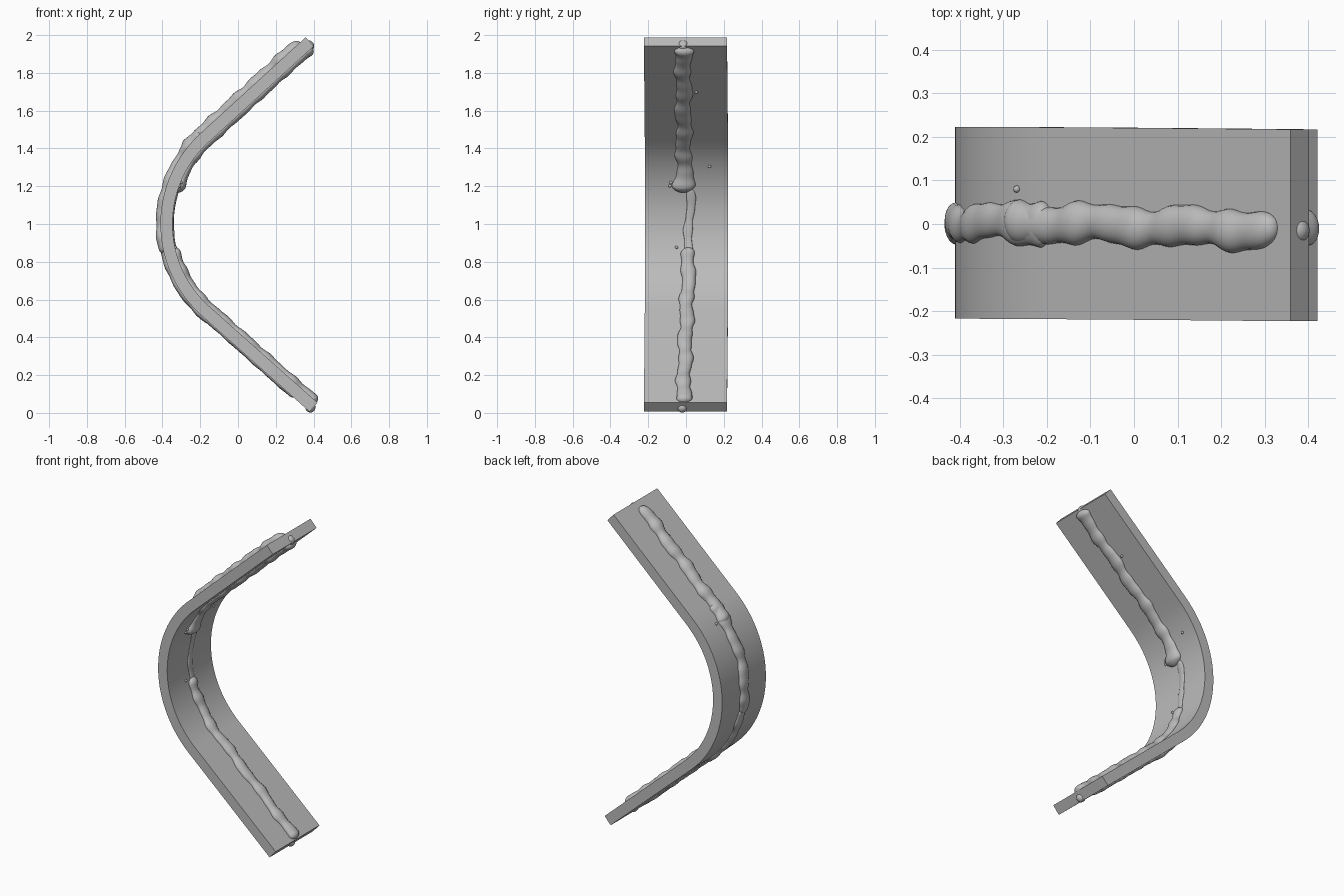
import bpy, bmesh, math, random
from mathutils import Vector

random.seed(4)
old = bpy.data.objects.get("Cube")
if old:
    bpy.data.objects.remove(old)

steel = bpy.data.materials.new("grey steel")
steel.use_nodes = True
GREY = (0.5, 0.5, 0.5, 1)
steel.diffuse_color = GREY
steel.node_tree.nodes["Principled BSDF"].inputs["Base Color"].default_value = GREY

# Centre line of the plate: two straight arms joined by a round bend
TOP, APEX, LOW = Vector((0.38, 1.965)), Vector((-0.683, 0.994)), Vector((0.40, 0.03))
RADIUS, HALF_THICK, HALF_WIDTH = 0.617, 0.032, 0.22
d1, d2 = (TOP - APEX).normalized(), (LOW - APEX).normalized()
half = d1.angle(d2) / 2
tangent = RADIUS / math.tan(half)
centre = APEX + (d1 + d2).normalized() * RADIUS / math.sin(half)
arm1 = (TOP - APEX).length - tangent
arm2 = (LOW - APEX).length - tangent
sweep = math.pi - 2 * half
n1 = (APEX + d1 * tangent - centre).normalized()
a1 = math.atan2(n1.y, n1.x)
LENGTH = arm1 + RADIUS * sweep + arm2


def at(u):
    """Point and outward normal at distance u from the upper end."""
    a = a1 + min(max((u - arm1) / RADIUS, 0), sweep)
    n = Vector((math.cos(a), math.sin(a)))
    if u < arm1:
        return TOP - d1 * u, n
    if u > arm1 + RADIUS * sweep:
        return LOW - d2 * (LENGTH - u), n
    return centre + n * RADIUS, n


def place(u, y, offset):
    p, n = at(u)
    p = p + n * offset
    return Vector((p.x, y, p.y))


def loft(name, rings, angle):
    """Skin closed rings of points and cap both ends."""
    bm = bmesh.new()
    rows = [[bm.verts.new(p) for p in ring] for ring in rings]
    for a, b in zip(rows, rows[1:]):
        for i in range(len(a)):
            j = (i + 1) % len(a)
            bm.faces.new((a[i], a[j], b[j], b[i]))
    bm.faces.new(rows[0])
    bm.faces.new(rows[-1])
    finish(name, bm, angle)


def finish(name, bm, angle):
    bmesh.ops.recalc_face_normals(bm, faces=bm.faces)
    mesh = bpy.data.meshes.new(name)
    bm.to_mesh(mesh)
    bm.free()
    mesh.materials.append(steel)
    ob = bpy.data.objects.new(name, mesh)
    bpy.context.collection.objects.link(ob)
    bpy.ops.object.select_all(action='DESELECT')
    ob.select_set(True)
    bpy.context.view_layer.objects.active = ob
    bpy.ops.object.shade_smooth_by_angle(angle=math.radians(angle))


# Bent plate, drifting slightly sideways in the bend
rings = []
for i in range(97):
    u = LENGTH * i / 96
    drift = 0.006 * math.sin(math.pi * i / 96) - 0.003
    rings.append([place(u, drift + sy * HALF_WIDTH, so * HALF_THICK)
                  for sy, so in ((-1, -1), (1, -1), (1, 1), (-1, 1))])
loft("bent_plate", rings, 30)


def bead(name, side, u0, u1, y0, y1, width, height, head=0, tail=0):
    """Wavy weld bead; head and tail swell its two ends."""
    steps, sides = 90, 20
    phase = random.uniform(0, 6)
    rings = []
    for i in range(steps + 1):
        t = 0.5 - 0.5 * math.cos(math.pi * i / steps)
        u = u0 + (u1 - u0) * t
        edge = min(u - u0, u1 - u, width) / width
        taper = max(math.sqrt(max(1 - (1 - edge) ** 2, 0)), 0.02)
        wave = 1 + 0.1 * math.sin(38 * u + phase) + 0.07 * math.sin(67 * u + phase)
        swell = 1 + head * math.exp(-((u - u0) / 0.1) ** 2) \
                  + tail * math.exp(-((u - u1) / 0.1) ** 2)
        w, h = width * taper * wave * swell, height * taper * wave * swell
        y = y0 + (y1 - y0) * t + 0.006 * math.sin(21 * u + phase)
        rings.append([place(u, y + w * math.cos(k * math.tau / sides),
                            side * (HALF_THICK + h * math.sin(k * math.tau / sides)))
                      for k in range(sides)])
    loft(name, rings, 60)


# Weld beads on the outside (1) and the inside (-1) of the bend
bead("outer_upper_weld", 1, 0.04, 0.88, -0.014, 0.005, 0.044, 0.034)
bead("outer_bend_weld", 1, 0.74, 1.42, 0.005, 0.0, 0.04, 0.024, head=0.45)
bead("outer_bend_weld_end", 1, 1.38, 1.85, 0.0, 0.0, 0.035, 0.016)
bead("outer_lower_weld", 1, 1.8, 2.44, 0.0, -0.01, 0.035, 0.011)
bead("inner_upper_weld", -1, 0.01, 1.09, -0.015, -0.01, 0.04, 0.022, head=0.25, tail=0.45)
bead("inner_bend_weld", -1, 1.07, 1.45, 0.025, 0.01, 0.022, 0.007)
bead("inner_lower_weld", -1, 1.4, LENGTH - 0.005, 0.015, -0.015, 0.036, 0.024, tail=0.2)


def blob(name, u, y, offset, size):
    bm = bmesh.new()
    bmesh.ops.create_uvsphere(bm, u_segments=16, v_segments=10, radius=size)
    bmesh.ops.translate(bm, verts=bm.verts, vec=place(u, y, offset))
    finish(name, bm, 60)


# Weld drops at the two ends, and small spatter
blob("upper_end_drop", 0.02, -0.015, -0.012, 0.03)
blob("lower_end_drop", LENGTH - 0.012, -0.02, 0.012, 0.027)
for i, (u, y, side) in enumerate(((1.05, -0.085, -1), (1.03, -0.08, -1), (0.93, 0.125, -1),
                                  (1.4, -0.05, -1), (0.36, 0.055, -1), (0.85, 0.08, 1))):
    blob("spatter_%d" % (i + 1), u, y, side * (HALF_THICK + 0.002), 0.008)
